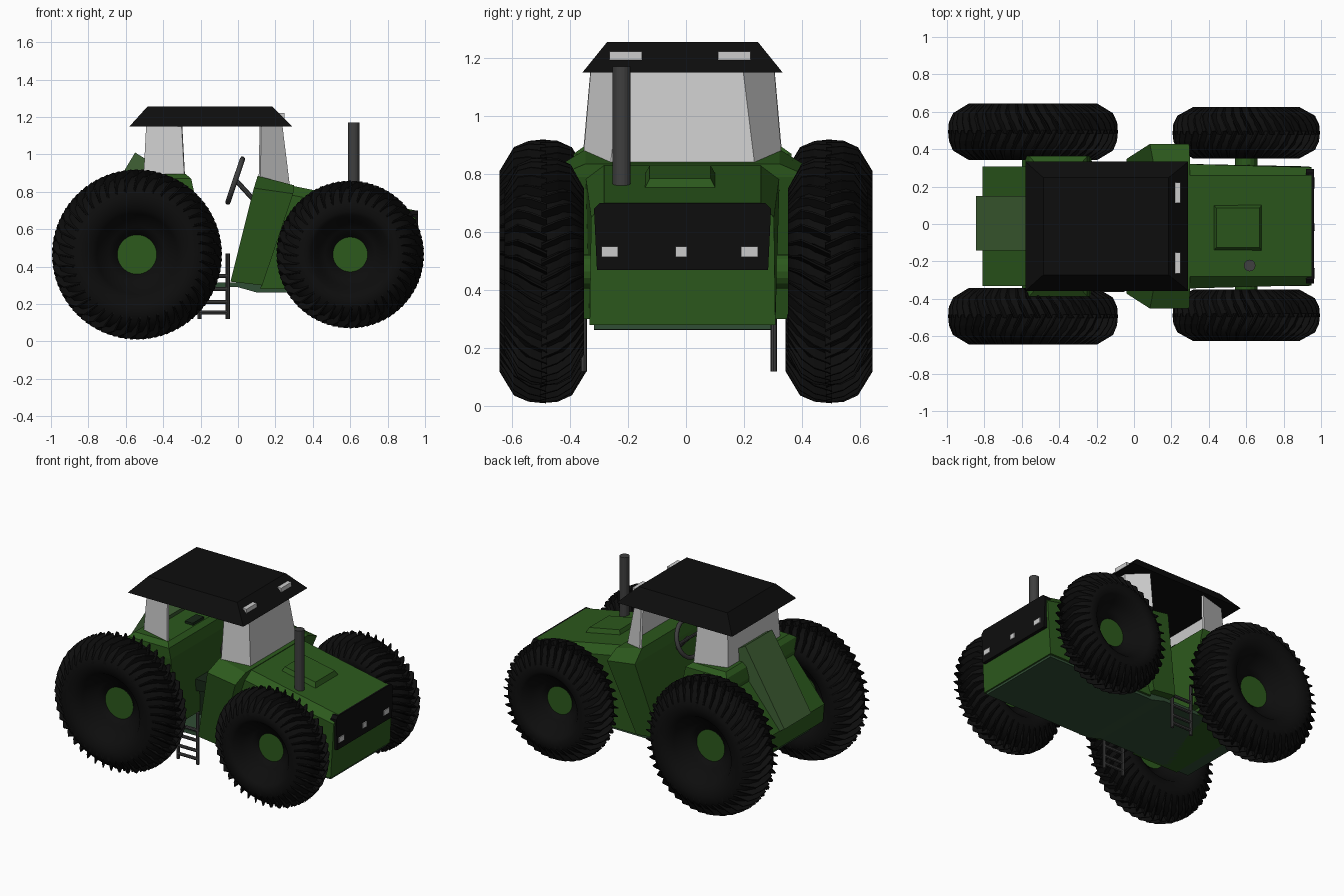
import bpy, bmesh
from math import sin, cos, pi, atan2
from mathutils import Vector

if "Cube" in bpy.data.objects:
    bpy.data.objects.remove(bpy.data.objects["Cube"])

CY = -0.012  # body centreline


def mat(name, c):
    m = bpy.data.materials.new(name)
    m.diffuse_color = (*c, 1)
    m.use_nodes = True
    m.node_tree.nodes["Principled BSDF"].inputs["Base Color"].default_value = m.diffuse_color
    return m


GREEN = mat("green", (0.025, 0.10, 0.012))
PALE = mat("pale_green", (0.05, 0.12, 0.035))
UNDER = mat("dark_grey_green", (0.03, 0.075, 0.035))
BLACK = mat("black", (0.004, 0.004, 0.004))
DARK = mat("dark_metal", (0.05, 0.05, 0.05))
SEAT = mat("seat_green", (0.008, 0.02, 0.008))


def mesh(name, verts, faces, material=None):
    me = bpy.data.meshes.new(name)
    me.from_pydata([tuple(v) for v in verts], [], faces)
    bm = bmesh.new()
    bm.from_mesh(me)
    bmesh.ops.recalc_face_normals(bm, faces=bm.faces)
    bm.to_mesh(me)
    bm.free()
    ob = bpy.data.objects.new(name, me)
    bpy.context.collection.objects.link(ob)
    if material:
        me.materials.append(material)
    return ob


def loft(name, rings, material=None):
    """Solid skin through equal-length rings of points."""
    n = len(rings[0])
    faces = [(k * n + i, k * n + (i + 1) % n, (k + 1) * n + (i + 1) % n, (k + 1) * n + i)
             for k in range(len(rings) - 1) for i in range(n)]
    faces += [tuple(range(n)), tuple(range((len(rings) - 1) * n, len(rings) * n))]
    return mesh(name, [p for r in rings for p in r], faces, material)


def side_profile(name, pts, hw, material, cy=CY):
    return loft(name, [[(x, cy + s * hw, z) for x, z in pts] for s in (-1, 1)], material)


def rect(x0, x1, hw, z0, z1=None, cy=CY):
    """Level or tilted rectangle: z0 at x0, z1 at x1."""
    z1 = z0 if z1 is None else z1
    return [(x0, cy - hw, z0), (x1, cy - hw, z1), (x1, cy + hw, z1), (x0, cy + hw, z0)]


def box(name, x0, x1, y0, y1, z0, z1, material=None):
    c, h = (y0 + y1) / 2, (y1 - y0) / 2
    return loft(name, [rect(x0, x1, h, z, cy=c) for z in (z0, z1)], material)


def rod(name, a, b, r, material, n=16):
    a, b = Vector(a), Vector(b)
    q = (b - a).to_track_quat('Z', 'Y')
    return loft(name, [[p + q @ Vector((r * cos(2 * pi * i / n), r * sin(2 * pi * i / n), 0))
                        for i in range(n)] for p in (a, b)], material)


# Wheels: dished tyre, chevron lugs, hub disc at mid-width
def wheel(name, x, z, y, R, half, hub, lugs):
    k = half / 0.15
    d = R - 0.455
    prof = [(0.012, hub - 0.005), (0.03, hub + 0.04), (0.08, 0.20 + d / 2), (0.10, 0.215 + d / 2),
            (0.135, 0.24 + d / 2), (0.15, 0.29 + d), (0.15, 0.335 + d), (0.115, 0.38 + d),
            (0.07, 0.415 + d), (0, 0.425 + d)]
    loop = [(u * k, r) for u, r in prof] + [(-u * k, r) for u, r in reversed(prof[:-1])]
    n, m = 64, len(loop)

    def at(u, r, a):
        return (x + r * cos(a), y + u, z + r * sin(a))
    verts = [at(u, r, 2 * pi * i / n) for i in range(n) for u, r in loop]
    faces = [(i * m + j, i * m + (j + 1) % m, (i + 1) % n * m + (j + 1) % m, (i + 1) % n * m + j)
             for i in range(n) for j in range(m)]
    tyre = mesh(name + "_tyre", verts, faces, BLACK)
    for f in tyre.data.polygons:
        f.use_smooth = True
    # Ridges from crown to shoulder: (offset, base radius, tip radius, sweep)
    path = [(-0.01, 0.415, R - d, 0), (0.05, 0.41, 0.45, 0.07),
            (0.10, 0.375, 0.428, 0.14), (0.15, 0.31, 0.345, 0.19)]
    verts, faces = [], []
    w = 0.3 * 2 * pi / lugs
    for i in range(lugs):
        for s in (-1, 1):
            a0 = 2 * pi * (i + (0.5 if s > 0 else 0)) / lugs
            b = len(verts)
            for u, r0, r1, sw in path:
                a = a0 + sw
                verts += [at(s * u * k, r0 + d, a - w), at(s * u * k, r1 + d, a - w * 0.2),
                          at(s * u * k, r1 + d, a + w * 0.2), at(s * u * k, r0 + d, a + w)]
            for j in range(3):
                for e in range(3):
                    p = b + j * 4 + e
                    faces.append((p, p + 1, p + 5, p + 4))
            faces += [(b, b + 1, b + 2, b + 3), (b + 12, b + 13, b + 14, b + 15)]
    mesh(name + "_tread", verts, faces, BLACK)
    rod(name + "_hub", (x, y - 0.012, z), (x, y + 0.012, z), hub, GREEN, 32)


for side, s in (("right", -1), ("left", 1)):
    wheel("rear_" + side, -0.54, 0.465, s * 0.493, 0.455, 0.15, 0.11, 44)
    wheel("front_" + side, 0.60, 0.465, s * 0.488, 0.395, 0.137, 0.095, 40)
rod("rear_axle", (-0.54, -0.49, 0.465), (-0.54, 0.49, 0.465), 0.06, GREEN)
rod("front_axle", (0.6, -0.485, 0.465), (0.6, 0.485, 0.465), 0.06, GREEN)

# Chassis and floor
side_profile("chassis", [(0.92, 0.265), (0.92, 0.40), (0.10, 0.42), (0.0, 0.315), (-0.72, 0.315),
                         (-0.70, 0.29), (0.0, 0.29), (0.10, 0.262)], 0.305, UNDER)


# Hood: chamfered section from cowl to nose
def hood_ring(x, top, hw, xb):
    half = [(xb, 0.32, 0.28), (x, hw, top - 0.05), (x, 0.27, top)]
    return [(a, CY - b, c) for a, b, c in half] + [(a, CY + b, c) for a, b, c in reversed(half)]


loft("hood", [hood_ring(0.20, 0.85, 0.335, 0.12), hood_ring(0.95, 0.70, 0.315, 0.93)], GREEN)
loft("grille", [[(x, CY + y, z) for y, z in ((-0.295, 0.47), (-0.305, 0.68), (-0.285, 0.70),
                                           (0.285, 0.70), (0.305, 0.68), (0.295, 0.47))]
                for x in (0.92, 0.962)], BLACK)
for i, (a, b) in enumerate(((-0.292, -0.235), (-0.037, 0.004), (0.19, 0.248))):
    box(f"headlight_{i}", 0.95, 0.968, a, b, 0.515, 0.55)
loft("hood_scoop", [rect(0.42, 0.69, 0.13, 0.785, 0.735, CY - 0.008),
                    rect(0.44, 0.67, 0.105, 0.83, 0.785, CY - 0.008)], GREEN)
rod("exhaust", (0.618, -0.222, 0.70), (0.618, -0.222, 1.17), 0.031, DARK, 20)

# Leaning cowl in front of the driver
loft("cowl", [rect(-0.04, 0.13, 0.36, 0.32, 0.30), rect(0.085, 0.295, 0.44, 0.82, 0.79),
              rect(0.105, 0.30, 0.335, 0.885, 0.835)], GREEN)

# Rear body, fenders and sloping rear tank
side_profile("rear_body", [(-0.27, 0.80), (-0.50, 0.87), (-0.81, 0.50), (-0.80, 0.38),
                           (-0.62, 0.29), (-0.27, 0.29)], 0.32, GREEN)
loft("rear_fenders", [rect(-0.55, -0.22, 0.33, 0.34), rect(-0.58, -0.235, 0.375, 0.80),
                      rect(-0.56, -0.25, 0.375, 0.87), rect(-0.53, -0.28, 0.34, 0.895)], GREEN)
side_profile("rear_tank", [(-0.55, 1.01), (-0.845, 0.52), (-0.73, 0.45), (-0.435, 0.94)],
             0.145, PALE, 0.004)


# Cab windows: U-shaped sheets front and rear
def window(name, low, high):
    pts = []
    for prof in (low, high):
        (xa, ha, za), (xb, hb, zb) = prof
        pts += [(xa, CY - ha, za), (xb, CY - hb, zb), (xb, CY + hb, zb), (xa, CY + ha, za)]
    ob = mesh(name, pts, [(0, 1, 5, 4), (1, 2, 6, 5), (2, 3, 7, 6)])
    mod = ob.modifiers.new("thickness", 'SOLIDIFY')
    mod.thickness = 0.015
    mod.offset = 0


window("front_window", ((0.115, 0.335, 0.87), (0.27, 0.245, 0.835)),
       ((0.12, 0.31, 1.16), (0.23, 0.205, 1.16)))
window("rear_window", ((-0.285, 0.335, 0.88), (-0.50, 0.28, 0.86)),
       ((-0.30, 0.31, 1.16), (-0.485, 0.26, 1.16)))

# Roof with two work lights on its front slope
loft("roof", [rect(-0.58, 0.29, 0.345, 1.15), rect(-0.485, 0.185, 0.26, 1.255)], BLACK)
for i, y in enumerate((-0.208, 0.167)):
    box(f"roof_light_{i}", 0.20, 0.248, y - 0.056, y + 0.056, 1.193, 1.222)

# Seat
side_profile("seat_back", [(-0.27, 0.50), (-0.29, 0.84), (-0.37, 0.86), (-0.37, 0.50)], 0.11, SEAT)
side_profile("headrest", [(-0.28, 0.83), (-0.29, 0.91), (-0.35, 0.91), (-0.35, 0.83)], 0.06, SEAT)
side_profile("seat_cushion", [(-0.37, 0.48), (-0.37, 0.57), (-0.13, 0.57), (-0.12, 0.50)], 0.12, SEAT)
box("seat_base", -0.33, -0.17, CY - 0.08, CY + 0.08, 0.30, 0.49, SEAT)

# Steering wheel and column
bpy.ops.mesh.primitive_torus_add(location=(-0.015, CY, 0.86), rotation=(0, atan2(0.95, -0.32), 0),
                                 major_radius=0.122, minor_radius=0.014,
                                 major_segments=32, minor_segments=8)
bpy.context.object.name = "steering_wheel"
bpy.context.object.data.materials.append(DARK)
bpy.ops.object.shade_smooth()
rod("steering_column", (-0.01, CY, 0.86), (0.10, CY, 0.74), 0.014, DARK, 10)
rod("steering_spoke", (-0.015, CY - 0.12, 0.86), (-0.015, CY + 0.12, 0.86), 0.01, DARK, 8)

# Boarding ladders
for side, y in (("right", -0.352), ("left", 0.302)):
    for x in (-0.205, -0.055):
        rod(f"ladder_{side}_rail", (x, y, 0.12), (x, y, 0.47), 0.011, DARK, 8)
    for z in (0.155, 0.21, 0.28, 0.35):
        rod(f"ladder_{side}_rung", (-0.205, y, z), (-0.055, y, z), 0.011, DARK, 8)
